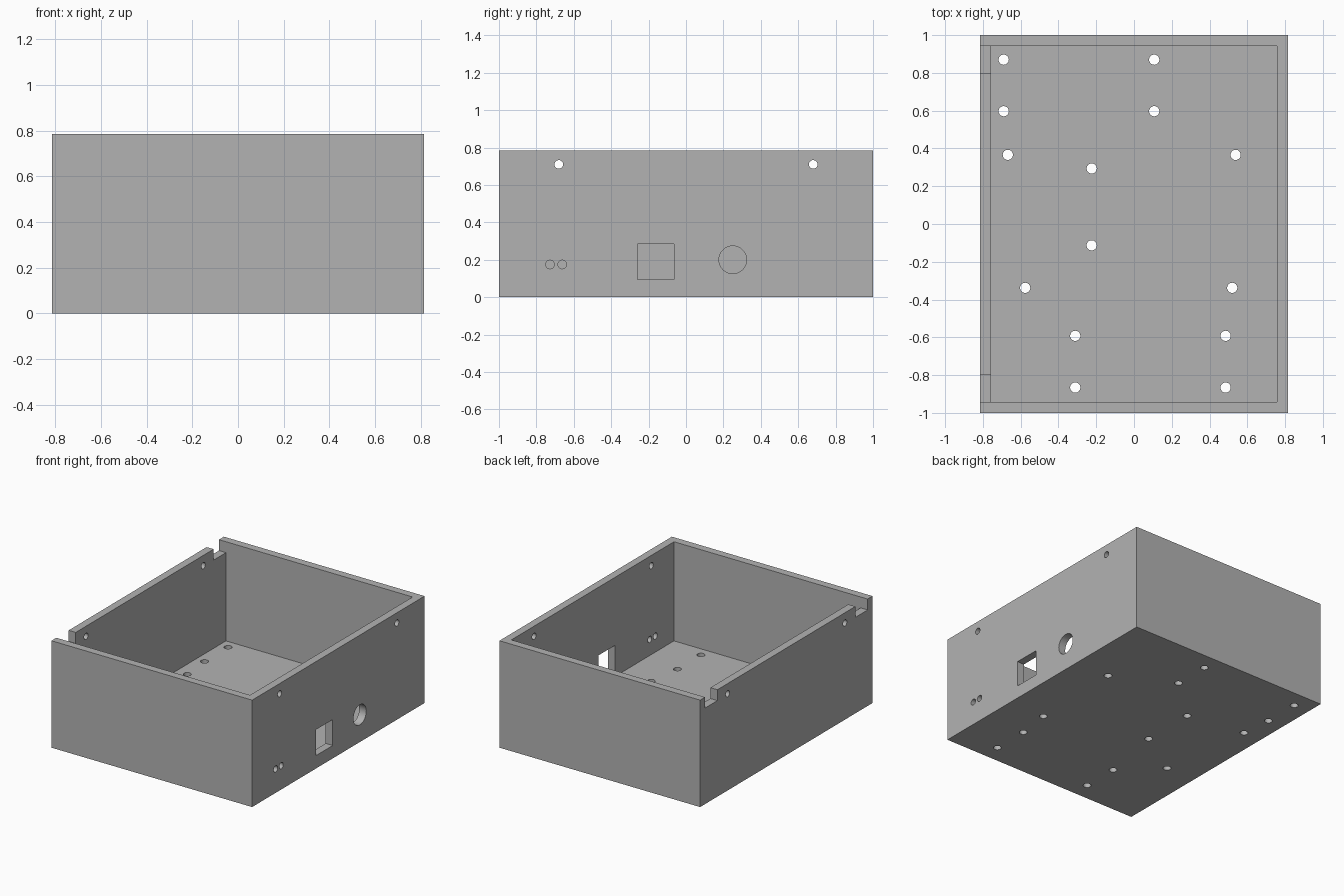
import bpy
import math

cube = bpy.data.objects.get("Cube")
if cube:
    bpy.data.objects.remove(cube, do_unlink=True)

W, D, H, T = 1.63, 2.0, 0.785, 0.057   # width, depth, height, wall thickness
HX, HY = W / 2, D / 2

grey = bpy.data.materials.new("matte grey")
grey.use_nodes = True
grey.diffuse_color = (0.45, 0.45, 0.45, 1)
grey.node_tree.nodes["Principled BSDF"].inputs["Base Color"].default_value = (0.45, 0.45, 0.45, 1)


def box(name, x, y, z):
    """Box from (min, max) ranges."""
    bpy.ops.mesh.primitive_cube_add(size=1, location=[sum(r) / 2 for r in (x, y, z)])
    ob = bpy.context.object
    ob.name = name
    ob.scale = [r[1] - r[0] for r in (x, y, z)]
    bpy.ops.object.transform_apply(location=True, rotation=False, scale=True)
    ob.data.materials.append(grey)
    return ob


def drill(name, radius, depth, location, along_x=False):
    bpy.ops.mesh.primitive_cylinder_add(
        vertices=32, radius=radius, depth=depth, location=location,
        rotation=(0, math.pi / 2 if along_x else 0, 0))
    ob = bpy.context.object
    ob.name = name
    ob.data.materials.append(grey)
    return ob


# Open-topped enclosure
case = box("enclosure", (-HX, HX), (-HY, HY), (0, H))
cutters = [box("cavity", (-HX + T, HX - T), (-HY + T, HY - T), (T, H + 0.2))]

# Notches at both ends of the left-hand wall rim
for s in (-1, 1):
    ends = sorted((s * 0.8, s * (HY - T)))
    cutters.append(box("rim_notch", (-HX - 0.1, -HX + T + 0.01), ends, (H - 0.08, H + 0.1)))
    # Lid screw holes through both side walls
    cutters.append(drill("lid_hole", 0.023, W + 0.2, (0, s * 0.68, 0.71), True))

# Connector openings in the +x wall
cutters.append(box("square_port", (HX - T - 0.1, HX + 0.1), (-0.26, -0.065), (0.095, 0.285)))
for y, z, r in ((0.25, 0.2, 0.074), (-0.727, 0.175, 0.023), (-0.662, 0.175, 0.023)):
    cutters.append(drill("round_port", r, 0.2, (HX, y, z), True))

# Mounting holes in the floor
floor_holes = [(-0.69, 0.87), (0.107, 0.87), (-0.69, 0.597), (0.107, 0.597),
               (-0.668, 0.366), (0.538, 0.366), (-0.224, 0.294), (-0.224, -0.113),
               (-0.576, -0.338), (0.52, -0.338), (-0.311, -0.592), (0.485, -0.592),
               (-0.311, -0.866), (0.485, -0.866)]
for x, y in floor_holes:
    cutters.append(drill("floor_hole", 0.027, 0.3, (x, y, 0)))

# Cut everything out of the block, then discard the cutters
bpy.context.view_layer.objects.active = case
for c in cutters:
    mod = case.modifiers.new(c.name, "BOOLEAN")
    mod.operation = "DIFFERENCE"
    mod.solver = "EXACT"
    mod.object = c
    bpy.ops.object.modifier_apply(modifier=mod.name)
    bpy.data.objects.remove(c, do_unlink=True)

bpy.ops.object.select_all(action="DESELECT")
case.select_set(True)
bpy.ops.object.shade_smooth_by_angle(angle=math.radians(30))
